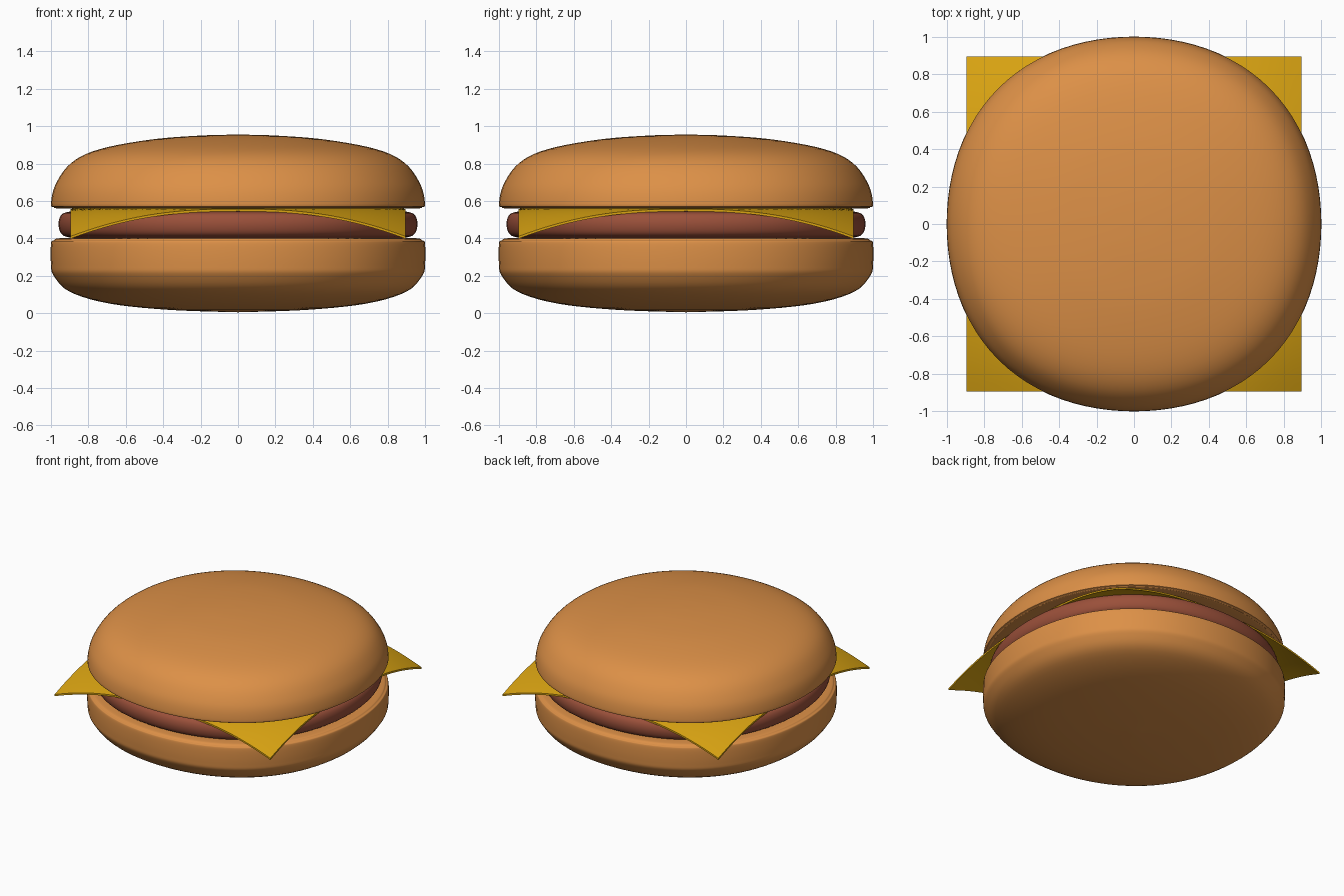
import bpy
import bmesh
import math
from mathutils import Vector

cube = bpy.data.objects.get("Cube")
if cube:
    bpy.data.objects.remove(cube, do_unlink=True)


def make_material(name, rgb):
    mat = bpy.data.materials.new(name)
    mat.use_nodes = True
    mat.diffuse_color = (*rgb, 1)
    shader = mat.node_tree.nodes["Principled BSDF"]
    shader.inputs["Base Color"].default_value = (*rgb, 1)
    shader.inputs["Roughness"].default_value = 0.7
    return mat


def finish(bm, name, mat):
    bmesh.ops.remove_doubles(bm, verts=bm.verts, dist=0.0001)
    bmesh.ops.recalc_face_normals(bm, faces=bm.faces)
    mesh = bpy.data.meshes.new(name)
    bm.to_mesh(mesh)
    bm.free()
    mesh.materials.append(mat)
    obj = bpy.data.objects.new(name, mesh)
    bpy.context.collection.objects.link(obj)
    bpy.ops.object.select_all(action="DESELECT")
    obj.select_set(True)
    bpy.context.view_layer.objects.active = obj
    bpy.ops.object.shade_smooth_by_angle(angle=math.radians(40))
    return obj


def smooth_profile(points, steps=5):
    """Catmull-Rom curve through (radius, height) points."""
    pts = [Vector(p) for p in points]
    pts = [pts[0]] + pts + [pts[-1]]
    out = []
    for a, b, c, d in zip(pts, pts[1:], pts[2:], pts[3:]):
        for i in range(steps):
            t = i / steps
            out.append(0.5 * (2 * b + (c - a) * t + (2 * a - 5 * b + 4 * c - d) * t**2
                              + (3 * b - a - 3 * c + d) * t**3))
    return out + [pts[-1]]


def rounded_disc(name, points, mat, sides=96, squareness=0.026):
    """Spin a profile into a disc that bulges a little on its diagonals."""
    bm = bmesh.new()
    rings = []
    for r, z in smooth_profile(points):
        ring = []
        for i in range(sides):
            a = math.tau * i / sides
            k = max(r, 0) * (1 + squareness * (1 - math.cos(4 * a)) / 2)
            ring.append(bm.verts.new((k * math.cos(a), k * math.sin(a), z)))
        rings.append(ring)
    for low, high in zip(rings, rings[1:]):
        for i in range(sides):
            j = (i + 1) % sides
            bm.faces.new((low[i], low[j], high[j], high[i]))
    return finish(bm, name, mat)


bun = make_material("toasted bun", (0.72, 0.28, 0.063))
meat = make_material("grilled meat", (0.325, 0.08, 0.042))
yellow = make_material("yellow cheese", (0.7, 0.37, 0.006))

# Buns and patty
rounded_disc("bottom_bun", [(0, 0.005), (0.37, 0.018), (0.69, 0.052), (0.9, 0.115),
                            (0.985, 0.2), (1, 0.26), (1, 0.37), (0.985, 0.39),
                            (0.93, 0.402), (0.6, 0.402), (0, 0.402)], bun)
rounded_disc("patty", [(0, 0.4), (0.8, 0.4), (0.9, 0.405), (0.945, 0.425), (0.96, 0.477),
                       (0.945, 0.525), (0.9, 0.543), (0.8, 0.548), (0, 0.548)], meat)
rounded_disc("top_bun", [(0, 0.56), (0.6, 0.56), (0.94, 0.56), (0.985, 0.567), (1, 0.585),
                         (0.975, 0.69), (0.89, 0.805), (0.74, 0.877),
                         (0.47, 0.928), (0.2, 0.95), (0, 0.955)], bun)

# Cheese slice: square sheet whose corners droop beyond the patty
bm = bmesh.new()
bmesh.ops.create_grid(bm, x_segments=40, y_segments=40, size=0.895)
for v in bm.verts:
    reach = max(v.co.xy.length - 0.87, 0)
    v.co.z = 0.561 - 0.554 * reach ** 1.41
top_verts = set(bm.verts)
result = bmesh.ops.extrude_face_region(bm, geom=bm.faces[:], use_keep_orig=True)
for item in result["geom"]:
    if isinstance(item, bmesh.types.BMVert):
        item.co.z -= 0.013
finish(bm, "cheese_slice", yellow)
